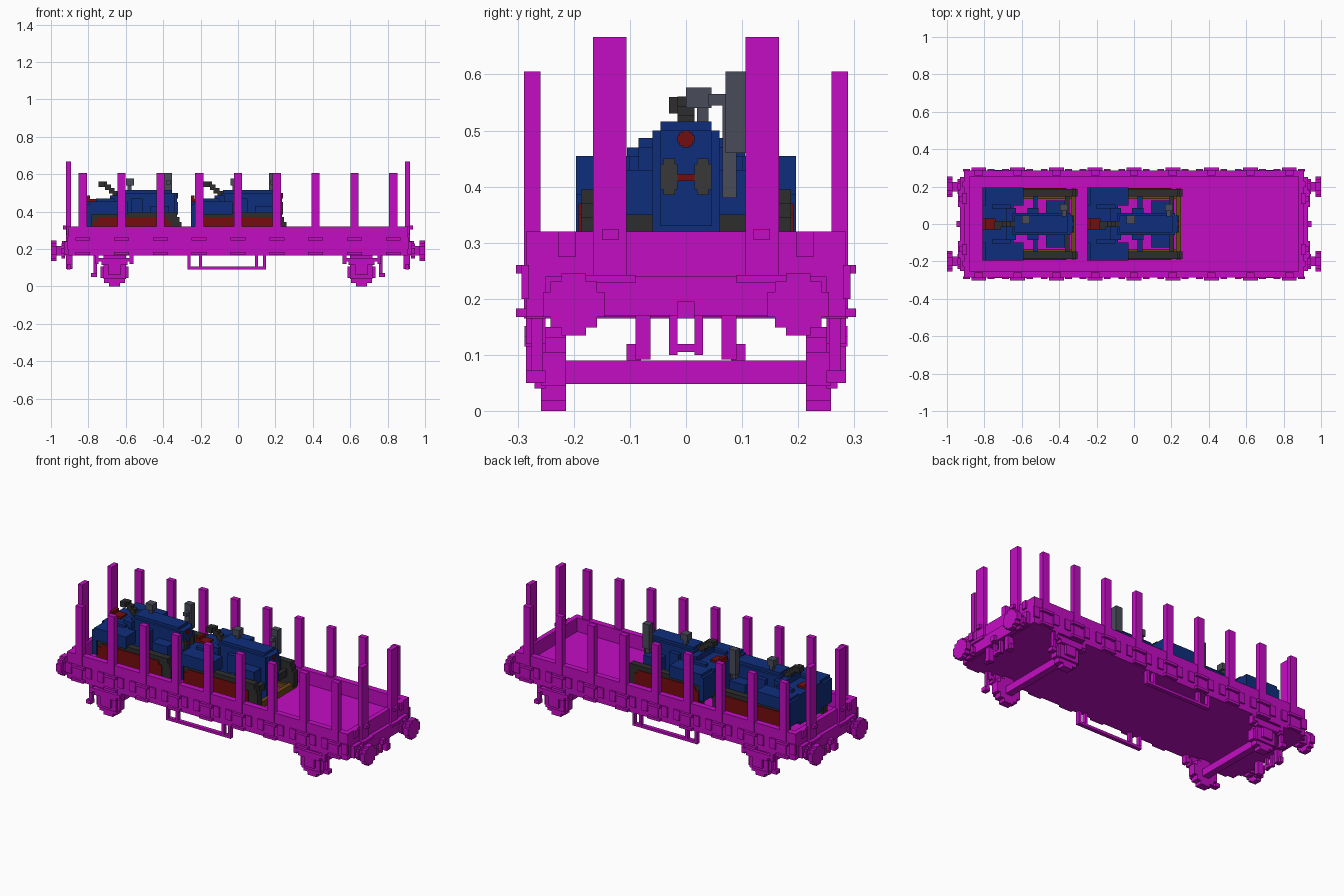
import bpy
import bmesh
from mathutils import Matrix, Vector

cube = bpy.data.objects.get("Cube")
if cube:
    bpy.data.objects.remove(cube, do_unlink=True)


def material(name, red, green, blue):
    mat = bpy.data.materials.new(name)
    mat.use_nodes = True
    colour = (red, green, blue, 1)
    mat.diffuse_color = colour
    shader = next(n for n in mat.node_tree.nodes if n.type == "BSDF_PRINCIPLED")
    shader.inputs["Base Color"].default_value = colour
    return mat


magenta = material("magenta_paint", .55, .004, .55)
blue = material("blue_paint", .0045, .027, .2)
red = material("red_paint", .18, .004, .004)
black = material("black_rubber", .027, .027, .027)
grey = material("grey_metal", .065, .072, .1)
grille_grey = material("dark_grille", .04, .04, .04)
brown = material("brown_wood", .14, .065, .008)


def build(name, mat, boxes, mirror="", at=(0,)):
    """Join (x, y, z) range boxes, repeated along x, then mirrored."""
    bm = bmesh.new()
    for shift in at:
        for ranges in boxes:
            low = Vector([r[0] for r in ranges])
            high = Vector([r[1] for r in ranges])
            centre = (low + high) / 2 + Vector((shift, 0, 0))
            size = Matrix.Diagonal((*(high - low), 1))
            bmesh.ops.create_cube(bm, size=1, matrix=Matrix.Translation(centre) @ size)
    mesh = bpy.data.meshes.new(name)
    bm.to_mesh(mesh)
    bm.free()
    mesh.materials.append(mat)
    obj = bpy.data.objects.new(name, mesh)
    bpy.context.scene.collection.objects.link(obj)
    if mirror:
        mod = obj.modifiers.new("mirror", "MIRROR")
        mod.use_axis = ("x" in mirror, "y" in mirror, False)
        mod.use_mirror_merge = False
    return obj


def part(name, mat, x, y, z, mirror="", at=(0,)):
    return build(name, mat, [(x, y, z)], mirror, at)


def stepped_disc(name, mat, axis, centre, radius, depth, mirror="", at=(0,)):
    """Blocky round plate whose axis is x or y."""
    boxes = []
    for wide, tall in ((1, .4), (.75, .75), (.4, 1)):
        half = [wide * radius, wide * radius, tall * radius]
        half["xyz".index(axis)] = depth / 2
        boxes.append([(c - h, c + h) for c, h in zip(centre, half)])
    return build(name, mat, boxes, mirror, at)


# Wagon body
part("floor", magenta, x=(-.9, .9), y=(-.27, .27), z=(.165, .24))
part("side_walls", magenta, x=(-.905, .905), y=(.25, .285), z=(.165, .32), mirror="y")
part("end_walls", magenta, x=(.88, .908), y=(-.285, .285), z=(.168, .32), mirror="x")
part("headstocks", magenta, x=(.9, .93), y=(-.25, .25), z=(.17, .24), mirror="x")
part("end_plates", magenta, x=(.9, .918), y=(.197, .227), z=(.275, .32), mirror="xy")

# Stakes along the sides, with brackets and latches
stakes = [(i - 4) * .2075 for i in range(9)]
part("side_stakes", magenta, x=(-.022, .022), y=(.259, .289), z=(.165, .605),
     mirror="y", at=stakes)
for label, height in (("upper", .245), ("lower", .168)):
    part(label + "_stake_brackets", magenta, x=(-.04, .04), y=(.28, .303),
         z=(height, height + .015), mirror="y", at=stakes)
for label, offset in (("left", .065), ("right", -.065)):
    part(label + "_side_latches", magenta, x=(-.018, .018), y=(.28, .293),
         z=(.2, .26), mirror="y", at=[s + offset for s in stakes])

# Stakes at the ends
part("end_stakes", magenta, x=(.893, .92), y=(.106, .166), z=(.18, .667), mirror="xy")
part("end_stake_brackets", magenta, x=(.9, .94), y=(.09, .182), z=(.228, .243), mirror="xy")
part("end_stake_hooks", magenta, x=(.9, .935), y=(.12, .15), z=(.305, .325), mirror="xy")

# Buffers
part("buffer_shafts", magenta, x=(.92, .98), y=(.175, .225), z=(.165, .215), mirror="xy")
stepped_disc("buffer_collars", magenta, "x", (.935, .2, .19), .04, .02, mirror="xy")
stepped_disc("buffer_heads", magenta, "x", (.985, .2, .19), .055, .03, mirror="xy")

# Couplings, hoses and corner steps
build("coupling_links", magenta, [
    ((.9, .92), (.015, .03), (.1, .215)),
    ((.9, .92), (-.03, .03), (.105, .12)),
    ((.9, .92), (-.03, .03), (.17, .215)),
], mirror="xy")
part("coupling_hooks", magenta, x=(.91, .95), y=(-.015, .015), z=(.165, .195), mirror="x")
part("brake_hoses", magenta, x=(.885, .92), y=(.063, .09), z=(.092, .2), mirror="xy")
part("hose_ends", magenta, x=(.895, .915), y=(.08, .106), z=(.09, .12), mirror="xy")

# Wheelsets
stepped_disc("wheels", magenta, "y", (.66, .236, .075), .075, .044, mirror="xy")
part("axles", magenta, x=(.64, .68), y=(-.22, .22), z=(.048, .09), mirror="x")
part("axle_boxes", magenta, x=(.628, .692), y=(.24, .285), z=(.06, .13), mirror="xy")
part("axle_guards", magenta, x=(.6, .72), y=(.25, .27), z=(.04, .17), mirror="xy")
part("leaf_springs_lower", magenta, x=(.59, .73), y=(.255, .288), z=(.115, .135), mirror="xy")
part("leaf_springs_upper", magenta, x=(.565, .755), y=(.255, .288), z=(.132, .152), mirror="xy")
part("spring_hangers", magenta, x=(.56, .58), y=(.25, .285), z=(.12, .17), mirror="xy",
     at=(0, .185))
part("brake_rods", magenta, x=(.755, .772), y=(.255, .275), z=(.07, .17), mirror="xy")
part("brake_rod_feet", magenta, x=(.755, .785), y=(.25, .285), z=(.05, .072), mirror="xy")

# Frames hanging under the middle of each side
part("underframe_rails", magenta, x=(-.27, .15), y=(.26, .283), z=(.09, .105), mirror="y")
part("underframe_hangers", magenta, x=(-.008, .008), y=(.26, .283), z=(.09, .17),
     mirror="y", at=(-.262, -.2, .1, .142))

# Two tractors riding on the wagon, both nose toward +x
pair = (-.56, 0)


def tractor(name, mat, x, y, z, mirror=""):
    return part("tractor_" + name, mat, x, y, z, mirror, at=pair)


# Crawler tracks with red side frames
tractor("tracks", black, x=(-.225, .235), y=(.148, .187), z=(.24, .395), mirror="y")
tractor("track_noses", black, x=(.22, .258), y=(.148, .187), z=(.255, .345), mirror="y")
tractor("track_nose_steps", black, x=(.22, .246), y=(.148, .187), z=(.245, .37), mirror="y")
tractor("track_frames", red, x=(-.215, .2), y=(.18, .192), z=(.27, .35), mirror="y")
tractor("track_frame_tops", red, x=(-.195, .18), y=(.18, .192), z=(.34, .37), mirror="y")
tractor("front_crossbar", black, x=(.19, .215), y=(-.15, .15), z=(.31, .35))

# Wooden cradle on the floor
tractor("cradle_bar", brown, x=(.225, .25), y=(-.19, .19), z=(.24, .275))
tractor("cradle_runners", brown, x=(-.2, .25), y=(.134, .149), z=(.24, .265), mirror="y")

# Rear body and fenders
tractor("fenders", blue, x=(-.235, -.03), y=(.1, .196), z=(.385, .455), mirror="y")
tractor("fender_backs", blue, x=(-.25, -.22), y=(.1, .196), z=(.3, .44), mirror="y")
tractor("rear_body", blue, x=(-.25, -.085), y=(-.1, .1), z=(.28, .455))
tractor("rear_side_boxes", blue, x=(-.2, -.1), y=(.08, .105), z=(.44, .47), mirror="y")
tractor("cowl", blue, x=(-.125, -.07), y=(-.085, .085), z=(.4, .487))

# Hood and engine
tractor("hood", blue, x=(-.09, .22), y=(-.06, .06), z=(.32, .5))
tractor("hood_top", blue, x=(-.08, .205), y=(-.045, .045), z=(.49, .516))
tractor("nose", blue, x=(.2, .235), y=(-.045, .045), z=(.33, .5))
tractor("chassis", blue, x=(-.1, .22), y=(-.05, .05), z=(.25, .33))
tractor("engine_side_boxes", blue, x=(.09, .19), y=(.055, .125), z=(.34, .43), mirror="y")
tractor("engine_pipes", blue, x=(-.01, .05), y=(.055, .085), z=(.36, .47), mirror="y")
tractor("side_struts", blue, x=(.02, .045), y=(.06, .15), z=(.335, .37), mirror="y")

# Nose details
build("tractor_grilles", grille_grey, [
    ((.23, .24), (.015, .045), (.395, .44)),
    ((.23, .24), (.02, .04), (.385, .45)),
], mirror="y", at=pair)
tractor("nose_bar", red, x=(.23, .24), y=(-.016, .016), z=(.41, .423))
stepped_disc("tractor_nose_badge", red, "x", (.235, 0, .485), .015, .01, at=pair)

# Seat
tractor("seat", red, x=(-.245, -.18), y=(-.03, .03), z=(.45, .467))
tractor("seat_back", red, x=(-.25, -.232), y=(-.03, .03), z=(.45, .485))

# Steering column and wheel, rising backward in steps
build("tractor_steering_column", black, [
    ((-.11 - i * .02, -.08 - i * .02), (-.015, .015), (.48 + i * .017, .51 + i * .017))
    for i in range(4)
], at=pair)
tractor("steering_wheel", black, x=(-.185, -.15), y=(-.03, .015), z=(.53, .56))

# Exhaust and air intake
tractor("intake_pipe", grey, x=(-.03, -.01), y=(.02, .04), z=(.5, .56))
tractor("intake_cap", grey, x=(-.04, .005), y=(.0, .045), z=(.54, .577))
tractor("exhaust_pipe", grey, x=(.175, .198), y=(.065, .09), z=(.38, .56))
tractor("exhaust_muffler", grey, x=(.165, .208), y=(.07, .106), z=(.46, .605))
tractor("exhaust_elbow", grey, x=(.175, .198), y=(.04, .08), z=(.545, .565))
